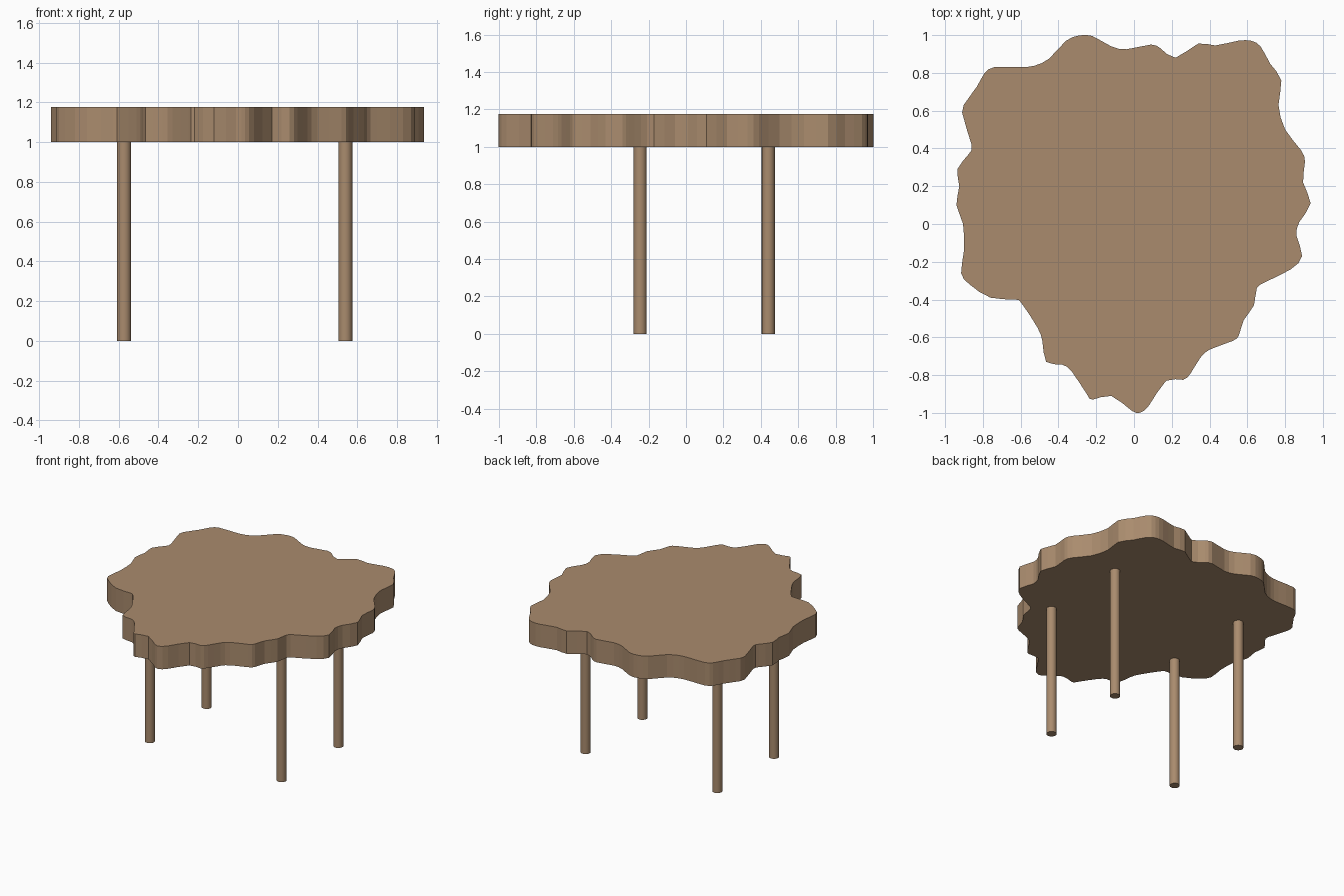
import bpy, bmesh
from mathutils import Vector

if "Cube" in bpy.data.objects:
    bpy.data.objects.remove(bpy.data.objects["Cube"])

wood = bpy.data.materials.new("wood")
wood.diffuse_color = (0.40, 0.26, 0.155, 1)
wood.use_nodes = True
wood.node_tree.nodes["Principled BSDF"].inputs["Base Color"].default_value = wood.diffuse_color

# Live-edge outline, counter-clockwise from the right-hand side
OUTLINE = [
    (.935, .11), (.895, .22), (.905, .33), (.885, .39), (.80, .50), (.765, .63),
    (.78, .76), (.72, .85), (.67, .94), (.62, .97), (.55, .97), (.43, .945),
    (.34, .955), (.22, .88), (.14, .93), (.09, .95), (-.04, .925), (-.12, .94),
    (-.22, .995), (-.29, .998), (-.36, .97), (-.45, .875), (-.53, .837), (-.61, .83),
    (-.74, .83), (-.79, .80), (-.83, .73), (-.88, .66), (-.91, .59), (-.86, .42),
    (-.875, .37), (-.935, .29), (-.925, .20), (-.94, .10), (-.905, 0), (-.90, -.14),
    (-.915, -.26), (-.87, -.32), (-.76, -.39), (-.63, -.40), (-.595, -.42),
    (-.51, -.55), (-.485, -.62), (-.465, -.73), (-.38, -.745), (-.33, -.78),
    (-.25, -.90), (-.22, -.93), (-.12, -.91), (-.01, -.99), (.035, -.998),
    (.08, -.96), (.17, -.83), (.26, -.825), (.30, -.79), (.35, -.71), (.40, -.665),
    (.52, -.62), (.555, -.59), (.58, -.51), (.635, -.43), (.65, -.34), (.70, -.305),
    (.83, -.24), (.89, -.17), (.86, -.06), (.875, .01)]
BOTTOM, TOP = 1.0, 1.175
LEG_R = 0.035


def smooth_loop(points, steps):
    """Closed Catmull-Rom curve through the points."""
    p = [Vector(q) for q in points]
    n, out = len(p), []
    for i in range(n):
        a, b, c, d = p[i - 1], p[i], p[(i + 1) % n], p[(i + 2) % n]
        for k in range(steps):
            t = k / steps
            out.append(0.5 * (2 * b + (c - a) * t + (2 * a - 5 * b + 4 * c - d) * t * t
                              + (3 * b - a - 3 * c + d) * t ** 3))
    return out


# Slab table top: rim walls plus fans meeting at the middle
bm = bmesh.new()
loop = smooth_loop(OUTLINE, 2)
low = [bm.verts.new((x, y, BOTTOM)) for x, y in loop]
high = [bm.verts.new((x, y, TOP)) for x, y in loop]
mid_low = bm.verts.new((0.02, 0.1, BOTTOM))
mid_high = bm.verts.new((0.02, 0.1, TOP))
for i in range(len(loop)):
    j = (i + 1) % len(loop)
    bm.faces.new((low[i], low[j], high[j], high[i]))
    bm.faces.new((mid_high, high[i], high[j]))
    bm.faces.new((mid_low, low[j], low[i]))
mesh = bpy.data.meshes.new("table_top")
bm.to_mesh(mesh)
bm.free()
table_top = bpy.data.objects.new("table_top", mesh)
bpy.context.collection.objects.link(table_top)
mesh.materials.append(wood)

# Four straight round legs
for side, x in (("left", -0.573), ("right", 0.54)):
    for end, y in (("front", -0.245), ("back", 0.44)):
        bpy.ops.mesh.primitive_cylinder_add(vertices=32, radius=LEG_R, depth=BOTTOM,
                                            location=(x, y, BOTTOM / 2))
        leg = bpy.context.object
        leg.name = f"{end}_{side}_leg"
        leg.data.materials.append(wood)
        bpy.ops.object.shade_smooth_by_angle()
